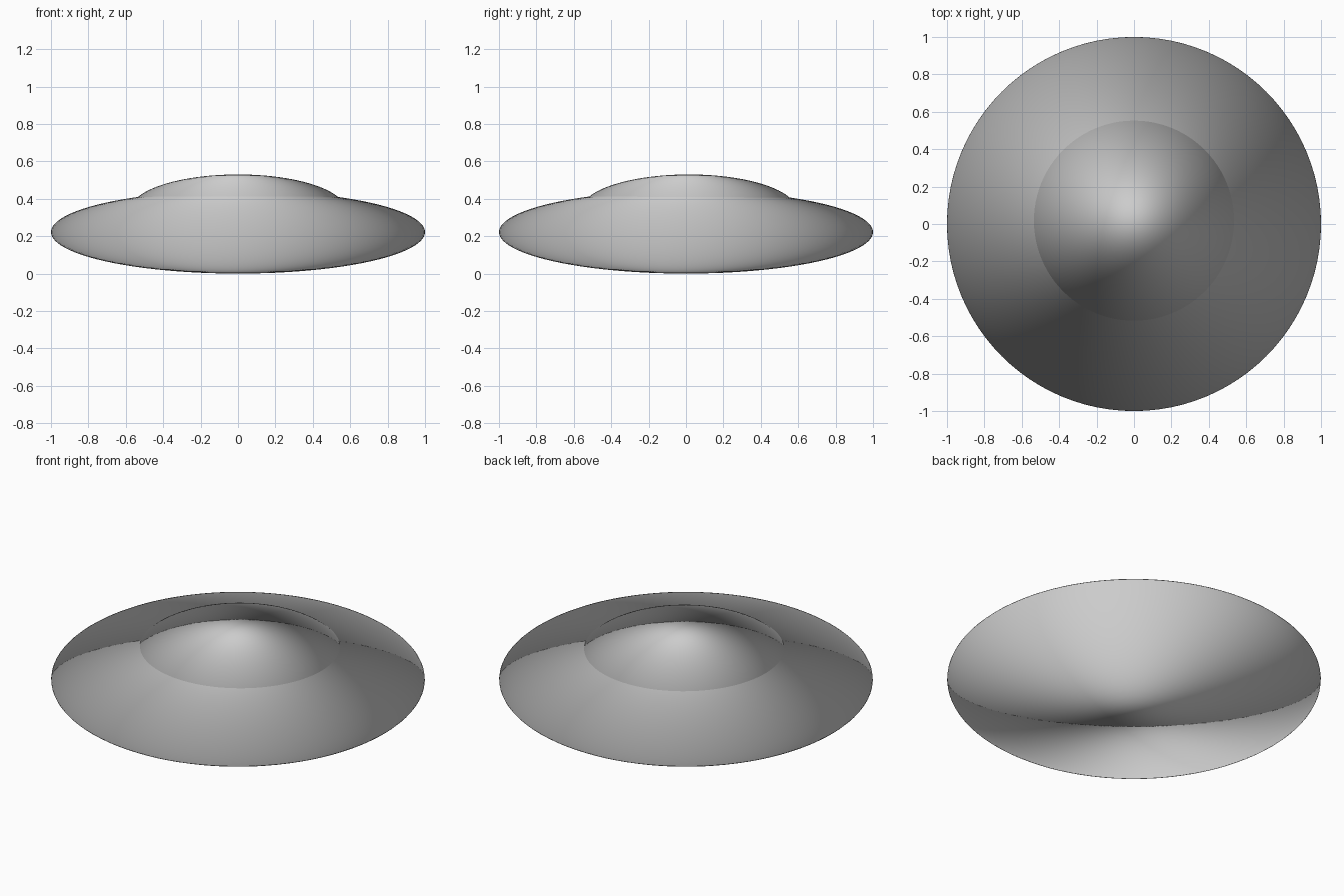
import bpy
import bmesh
from mathutils import Matrix

cube = bpy.data.objects.get("Cube")
if cube:
    bpy.data.objects.remove(cube, do_unlink=True)

# One plain grey for the whole craft
grey = bpy.data.materials.new("plain grey")
grey.use_nodes = True
colour = (0.6, 0.6, 0.6, 1)
grey.diffuse_color = colour
grey.node_tree.nodes["Principled BSDF"].inputs["Base Color"].default_value = colour


def flattened_sphere(name, radius, half_height, centre):
    """Smooth squashed sphere whose shading normals point out from its centre."""
    bm = bmesh.new()
    bmesh.ops.create_uvsphere(bm, u_segments=96, v_segments=48, radius=1)
    bm.transform(Matrix.Diagonal((radius, radius, half_height, 1)))
    for face in bm.faces:
        face.smooth = True
    mesh = bpy.data.meshes.new(name)
    bm.to_mesh(mesh)
    bm.free()
    mesh.materials.append(grey)
    mesh.normals_split_custom_set_from_vertices(
        [v.co.normalized() for v in mesh.vertices])
    obj = bpy.data.objects.new(name, mesh)
    obj.location = centre
    bpy.context.collection.objects.link(obj)
    return obj


# Wide saucer body
flattened_sphere("saucer_hull", 1.0, 0.222, (0, 0, 0.222))

# Low dome sunk into the top, a touch behind centre
flattened_sphere("top_dome", 0.575, 0.19, (0, 0.015, 0.34))
